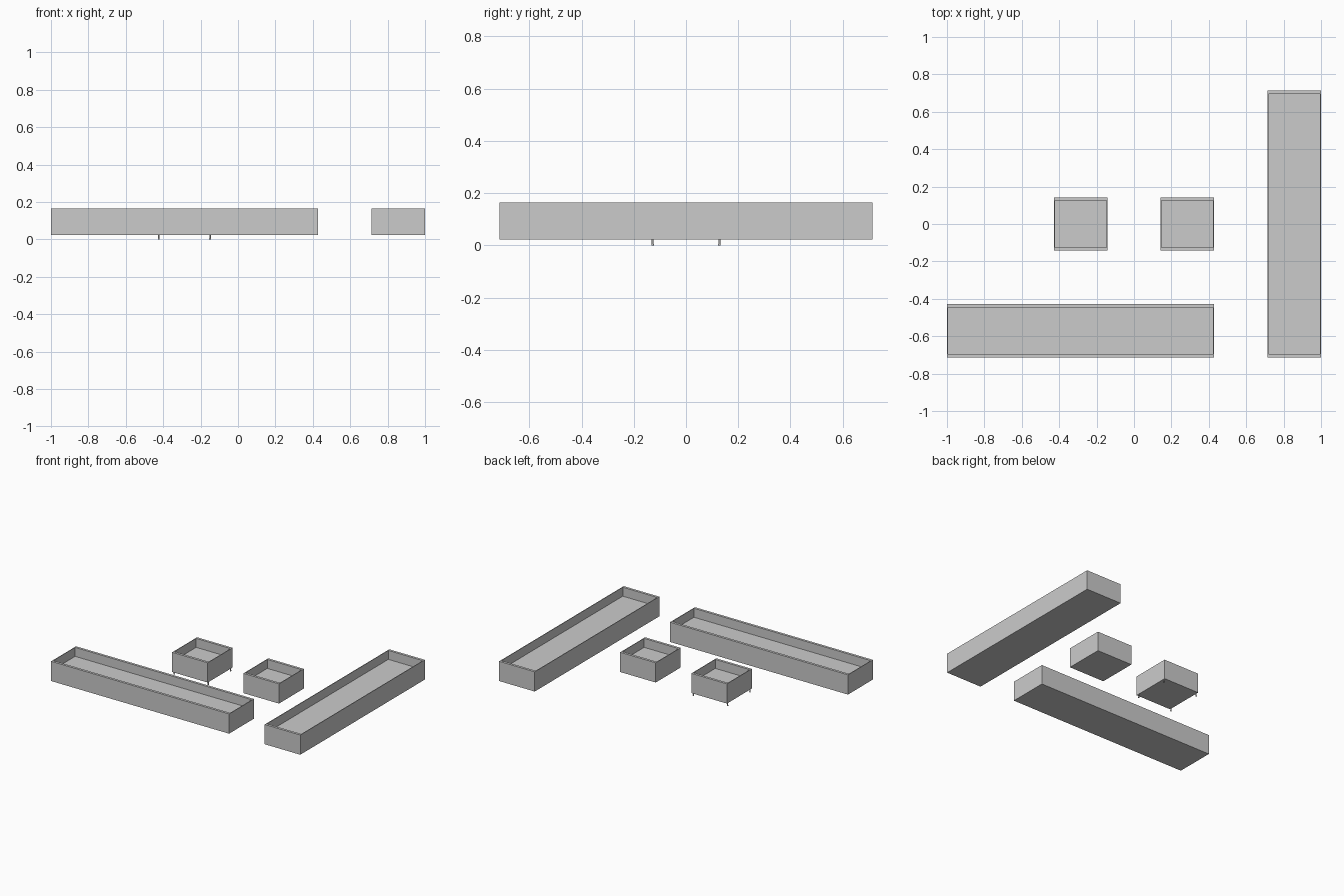
import bpy, bmesh
from mathutils import Matrix, Vector

if "Cube" in bpy.data.objects:
    bpy.data.objects.remove(bpy.data.objects["Cube"])

Z0, Z1, FLOOR = 0.022, 0.165, 0.10   # underside, rim and inner floor heights
TX, TY = 0.005, 0.018                # wall thickness across x and y
U = 2 / 7                            # planter module


def planter(name, x0, x1, y0, y1):
    """Open box with a recessed floor, as one closed shell."""
    bm = bmesh.new()
    size = Vector((x1 - x0, y1 - y0, Z1 - Z0))
    centre = Vector(((x0 + x1) / 2, (y0 + y1) / 2, (Z0 + Z1) / 2))
    bmesh.ops.create_cube(bm, size=1, matrix=Matrix.Translation(centre) @ Matrix.Diagonal((*size, 1)))
    bm.normal_update()
    top = max(bm.faces, key=lambda f: f.calc_center_median().z)
    # inset the rim, with a different thickness along each axis
    bmesh.ops.inset_individual(bm, faces=[top], thickness=0.002)
    for v in top.verts:
        v.co.x = x0 + TX if v.co.x < centre.x else x1 - TX
        v.co.y = y0 + TY if v.co.y < centre.y else y1 - TY
    # sink the inner floor
    floor = bmesh.ops.extrude_discrete_faces(bm, faces=[top])["faces"][0]
    for v in floor.verts:
        v.co.z = FLOOR
    bmesh.ops.recalc_face_normals(bm, faces=bm.faces)
    finish(bm, name)


def foot(name, x, y):
    """Slim round leg with a small pad on the ground."""
    bm = bmesh.new()
    for r, z0, z1 in ((0.0035, 0.004, Z0), (0.005, 0.0, 0.005)):
        bmesh.ops.create_cone(bm, cap_ends=True, segments=12, radius1=r, radius2=r,
                              depth=z1 - z0, matrix=Matrix.Translation((x, y, (z0 + z1) / 2)))
    finish(bm, name)


def finish(bm, name):
    mesh = bpy.data.meshes.new(name)
    bm.to_mesh(mesh)
    bm.free()
    bpy.context.collection.objects.link(bpy.data.objects.new(name, mesh))


# long planters along the front and the right
planter("front_long_planter", -1, 1.5 * U, -2.5 * U, -1.5 * U)
planter("right_long_planter", 2.5 * U, 1, -2.5 * U, 2.5 * U)

# pair of square planters in the middle
planter("left_square_planter", -1.5 * U, -0.5 * U, -0.5 * U, 0.5 * U)
planter("right_square_planter", 0.5 * U, 1.5 * U, -0.5 * U, 0.5 * U)

# feet under the left square planter
for i, x in enumerate((-0.424, -0.149)):
    for j, y in enumerate((-0.128, 0.128)):
        foot(f"planter_foot_{i}{j}", x, y)
